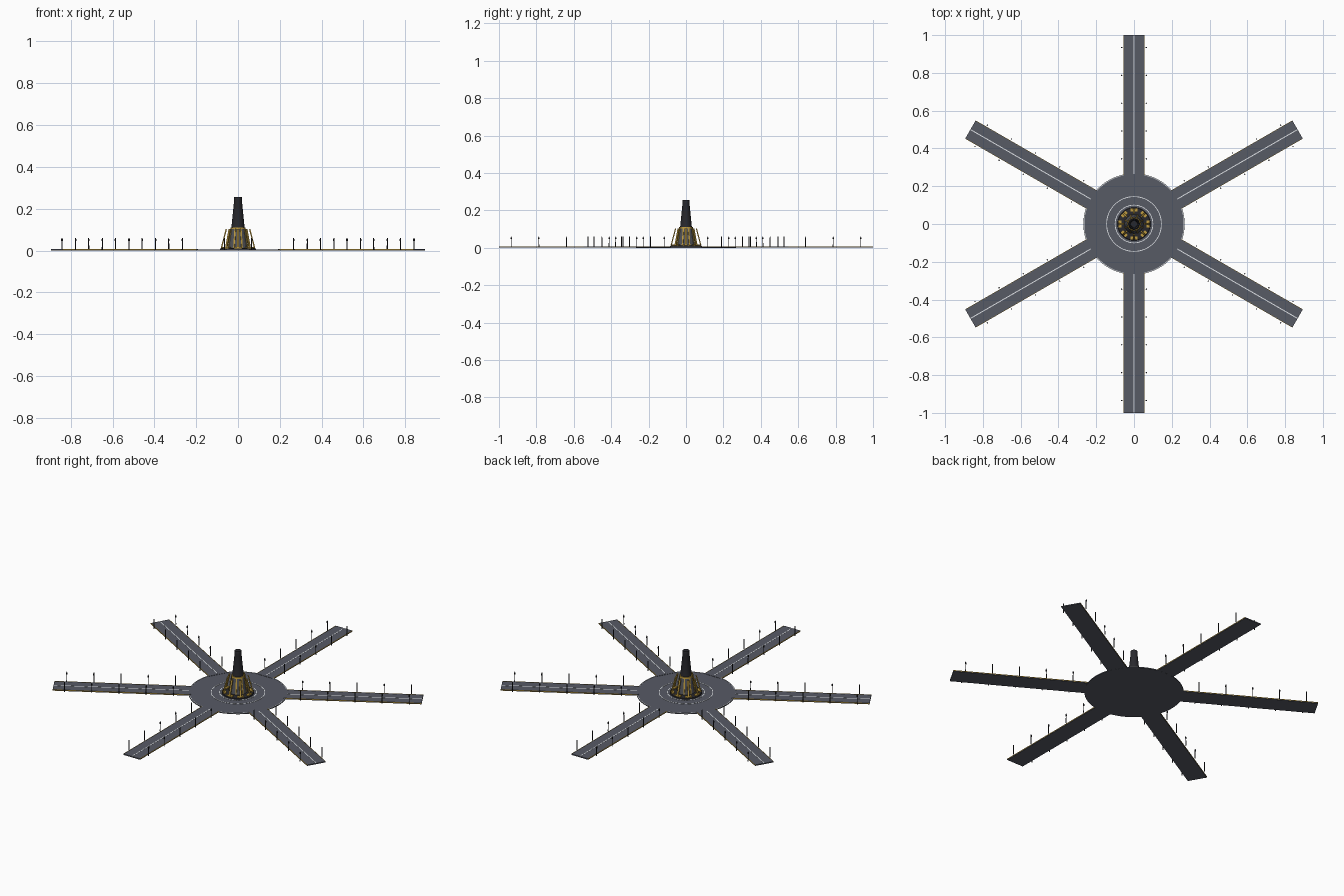
import bpy, bmesh, math
from mathutils import Matrix, Vector

if "Cube" in bpy.data.objects:
    bpy.data.objects.remove(bpy.data.objects["Cube"])


def mat(name, c):
    m = bpy.data.materials.new(name)
    m.diffuse_color = (*c, 1)
    m.use_nodes = True
    m.node_tree.nodes["Principled BSDF"].inputs["Base Color"].default_value = m.diffuse_color
    return m


ASPHALT = mat("asphalt grey", (0.095, 0.103, 0.13))
DARK = mat("charcoal", (0.022, 0.022, 0.027))
STEEL = mat("steel grey", (0.085, 0.088, 0.10))
GOLD = mat("gold", (0.52, 0.33, 0.05))
WHITE = mat("line white", (0.80, 0.83, 0.86))


def finish(name, bm, mats, smooth=False):
    bmesh.ops.recalc_face_normals(bm, faces=bm.faces)
    me = bpy.data.meshes.new(name)
    bm.to_mesh(me)
    bm.free()
    ob = bpy.data.objects.new(name, me)
    bpy.context.collection.objects.link(ob)
    for m in mats:
        me.materials.append(m)
    if smooth:
        bpy.context.view_layer.objects.active = ob
        ob.select_set(True)
        bpy.ops.object.shade_smooth_by_angle()
        ob.select_set(False)
    return ob


def box(bm, c, s, M=Matrix()):
    bmesh.ops.create_cube(bm, size=1, matrix=M @ Matrix.Translation(c) @ Matrix.Diagonal((*s, 1)))


def cyl(bm, c, r1, r2, h, n, M=Matrix()):
    x, y, z = c
    bmesh.ops.create_cone(bm, cap_ends=True, segments=n, radius1=r1, radius2=r2, depth=h,
                          matrix=M @ Matrix.Translation((x, y, z + h / 2)))


def lathe(name, prof, n, mats, closed=False, smooth=True):
    bm = bmesh.new()
    rings = [[bm.verts.new((r * math.cos(i * math.tau / n), r * math.sin(i * math.tau / n), z))
              for i in range(n)] for r, z in prof]
    pairs = list(zip(rings, rings[1:])) + ([(rings[-1], rings[0])] if closed else [])
    for a, b in pairs:
        for i in range(n):
            bm.faces.new((a[i], a[(i + 1) % n], b[(i + 1) % n], b[i]))
    if not closed:
        bm.faces.new(rings[0])
        bm.faces.new(rings[-1])
    return finish(name, bm, mats, smooth)


# plaza disc with painted rings
lathe("plaza", [(0.268, 0), (0.268, 0.005)], 64, [ASPHALT])
for i, r in enumerate((0.100, 0.145, 0.265)):
    lathe("plaza_ring_%d" % i, [(r - .002, .0045), (r + .002, .0045), (r + .002, .0062), (r - .002, .0062)],
          64, [WHITE], True)

# six roads with gold edging, centre lines and lamp posts
roads, edging, lines, posts, lamps = [bmesh.new() for _ in range(5)]
for k in range(6):
    M = Matrix.Rotation(math.radians(30 + 60 * k), 4, 'Z')
    box(roads, (0.626, 0, 0.0035), (0.748, 0.109, 0.006), M)
    box(lines, (0.632, 0, 0.0066), (0.732, 0.005, 0.001), M)
    for s in (-1, 1):
        box(edging, (0.63, s * 0.0545, 0.0055), (0.74, 0.0025, 0.004), M)
        for i in range(5):
            x = 0.345 + 0.1473 * i
            cyl(posts, (x, s * 0.065, 0.002), 0.0028, 0.0022, 0.058, 6, M)
            cyl(lamps, (x, s * 0.065, 0.046), 0.0038, 0.0038, 0.010, 6, M)
finish("roads", roads, [ASPHALT])
finish("road_edging", edging, [GOLD])
finish("centre_lines", lines, [WHITE])
finish("lamp_posts", posts, [DARK])
finish("lamp_heads", lamps, [DARK])

# tower: low base, flared lower storey, tapering spire
lathe("tower_base", [(0.088, 0.004), (0.086, 0.010), (0.07, 0.013), (0.05, 0.013)], 32, [DARK])
lathe("tower_skirt", [(0.050, 0.012), (0.034, 0.108)], 16, [STEEL], smooth=False)
lathe("tower_collar", [(0.03, .102), (0.037, .102), (0.036, .111), (0.03, .111)], 16, [GOLD], True)
lathe("tower_spire", [(0.032, 0.105), (0.019, 0.235), (0.02, 0.238), (0.018, 0.256)], 16, [DARK])

# ribs on the skirt and leaning buttress fins around it
ribs, fins, feet = bmesh.new(), bmesh.new(), bmesh.new()


def beam(bm, a, b, w, t, M):
    a, b = Vector(a), Vector(b)
    d = b - a
    R = Matrix.Rotation(math.atan2(d.x, d.z), 4, 'Y')
    box(bm, (0, 0, 0), (t, w, d.length), M @ Matrix.Translation((a + b) / 2) @ R)


for k in range(8):
    M = Matrix.Rotation(math.radians(45 * k), 4, 'Z')
    H = Matrix.Rotation(math.radians(45 * k + 22.5), 4, 'Z')
    beam(ribs, (0.050, 0, 0.014), (0.034, 0, 0.108), 0.007, 0.004, H)
    beam(fins, (0.079, 0, 0.014), (0.056, 0, 0.102), 0.010, 0.006, M)
    box(feet, (0.073, 0, 0.014), (0.016, 0.036, 0.007), M)
finish("skirt_ribs", ribs, [GOLD])
finish("buttress_fins", fins, [GOLD])
finish("buttress_feet", feet, [GOLD])
